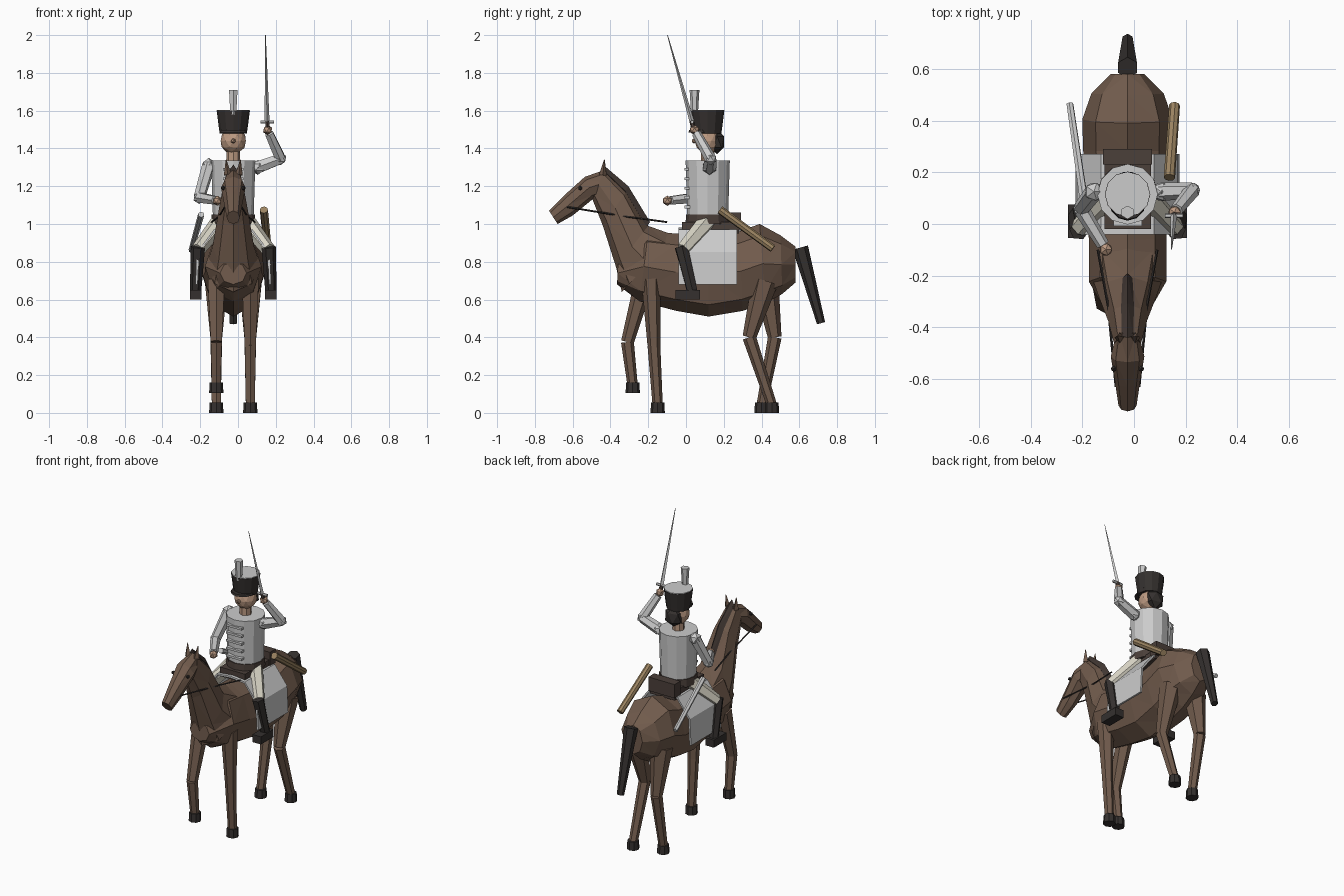
import bpy, bmesh, math
from mathutils import Vector, Matrix

if "Cube" in bpy.data.objects:
    bpy.data.objects.remove(bpy.data.objects["Cube"])

CX = -0.025  # the body's mirror plane


def material(name, rgb):
    m = bpy.data.materials.new(name)
    m.diffuse_color = (*rgb, 1)
    m.use_nodes = True
    m.node_tree.nodes["Principled BSDF"].inputs["Base Color"].default_value = m.diffuse_color
    return m


COAT = material("coat", (0.165, 0.105, 0.073))
DARK = material("dark", (0.035, 0.03, 0.028))
MANE = material("mane_brown", (0.055, 0.04, 0.034))
LEATHER = material("leather", (0.07, 0.05, 0.042))
SKIN = material("skin", (0.5, 0.32, 0.22))
CREAM = material("cream", (0.7, 0.67, 0.57))
WOOD = material("wood", (0.33, 0.23, 0.12))


def finish(name, bm, mat=None):
    bmesh.ops.recalc_face_normals(bm, faces=bm.faces)
    me = bpy.data.meshes.new(name)
    bm.to_mesh(me)
    bm.free()
    ob = bpy.data.objects.new(name, me)
    bpy.context.collection.objects.link(ob)
    if mat:
        me.materials.append(mat)
    return ob


def loft(name, sections, mat=None, n=8, triangulate=True):
    """Rings given as (top y,z), (bottom y,z), half width."""
    bm, rings = bmesh.new(), []
    for (ty, tz), (by, bz), w in sections:
        ring = []
        for i in range(n):
            a = 2 * math.pi * i / n
            s = (1 + math.cos(a)) / 2
            ring.append(bm.verts.new((CX + w * math.sin(a), by + (ty - by) * s, bz + (tz - bz) * s)))
        rings.append(ring)
    for a, b in zip(rings, rings[1:]):
        for i in range(n):
            j = (i + 1) % n
            bm.faces.new((a[i], a[j], b[j], b[i]))
    bm.faces.new(rings[0])
    bm.faces.new(rings[-1])
    if triangulate:
        bmesh.ops.triangulate(bm, faces=bm.faces)
    return finish(name, bm, mat)


def limb(name, points, radii, mat=None, n=6):
    """Chain of tapered prisms through the points."""
    bm = bmesh.new()
    for p, q, r1, r2 in zip(points, points[1:], radii, radii[1:]):
        p, q = Vector(p), Vector(q)
        d = q - p
        rot = Vector((0, 0, 1)).rotation_difference(d).to_matrix().to_4x4()
        bmesh.ops.create_cone(bm, cap_ends=True, segments=n, radius1=r1, radius2=r2,
                              depth=d.length, matrix=Matrix.Translation((p + q) / 2) @ rot)
    return finish(name, bm, mat)


def ball(name, loc, r, mat=None, scale=(1, 1, 1), sub=1):
    bm = bmesh.new()
    bmesh.ops.create_icosphere(bm, subdivisions=sub, radius=r,
                               matrix=Matrix.Translation(loc) @ Matrix.Diagonal((*scale, 1)))
    return finish(name, bm, mat)


def box(name, lo, hi, mat=None):
    lo, hi = Vector(lo), Vector(hi)
    bm = bmesh.new()
    bmesh.ops.create_cube(bm, size=1, matrix=Matrix.Translation((lo + hi) / 2) @ Matrix.Diagonal((*(hi - lo), 1)))
    return finish(name, bm, mat)


# Horse body, neck, head, mane
loft("horse_body", [
    ((-0.36, 0.80), (-0.365, 0.68), 0.07), ((-0.20, 0.96), (-0.245, 0.59), 0.15),
    ((-0.06, 0.95), (-0.05, 0.54), 0.15), ((0.12, 0.94), (0.12, 0.51), 0.16),
    ((0.28, 0.96), (0.30, 0.54), 0.172), ((0.39, 1.0), (0.42, 0.58), 0.175),
    ((0.50, 0.94), (0.51, 0.63), 0.14), ((0.58, 0.88), (0.58, 0.69), 0.065)], COAT)
loft("horse_neck", [
    ((-0.06, 0.94), (-0.34, 0.64), 0.14), ((-0.20, 0.99), (-0.37, 0.77), 0.11),
    ((-0.31, 1.18), (-0.44, 0.99), 0.075), ((-0.43, 1.29), (-0.495, 1.13), 0.052)], COAT)
loft("horse_head", [
    ((-0.42, 1.29), (-0.44, 1.15), 0.045), ((-0.535, 1.25), (-0.49, 1.135), 0.065),
    ((-0.63, 1.165), (-0.60, 1.045), 0.048), ((-0.725, 1.07), (-0.68, 1.0), 0.035)], COAT)
loft("mane", [
    ((-0.44, 1.315), (-0.43, 1.25), 0.022), ((-0.305, 1.20), (-0.34, 1.15), 0.025),
    ((-0.19, 1.01), (-0.23, 0.96), 0.02)], MANE, n=4)
limb("tail", [(CX, 0.605, 0.875), (CX, 0.715, 0.475)], [0.042, 0.022], DARK)

# Horse legs: hip, knee, fetlock as (y, z), then hoof
for name, side, pts, radii in [
        ("front_leg_right", 1, [(-0.185, 0.71), (-0.17, 0.36), (-0.15, 0.04)], [0.052, 0.034, 0.027]),
        ("front_leg_left", -1, [(-0.22, 0.70), (-0.31, 0.375), (-0.282, 0.14)], [0.052, 0.034, 0.027]),
        ("hind_leg_right", 1, [(0.42, 0.70), (0.335, 0.40), (0.455, 0.04)], [0.07, 0.036, 0.027]),
        ("hind_leg_left", -1, [(0.42, 0.70), (0.47, 0.40), (0.40, 0.04)], [0.07, 0.036, 0.027])]:
    x = CX + side * 0.09
    limb(name, [(x, y, z) for y, z in pts], radii, COAT)
    y, z = pts[-1]
    z = max(0, z - 0.035) if z > 0.1 else 0
    limb("hoof_" + name, [(x, y, z), (x, y, z + 0.055)], [0.038, 0.035], DARK, 8)

# Saddle cloth: arched profile swept along the back
prof = [(-0.195, 0.68), (-0.187, 0.85), (-0.10, 0.965), (0, 0.975), (0.10, 0.965), (0.187, 0.85), (0.195, 0.68)]
bm = bmesh.new()
rows = [[bm.verts.new((CX + x, y, z)) for x, z in prof] for y in (-0.04, 0.27)]
for i in range(len(prof) - 1):
    bm.faces.new((rows[0][i], rows[0][i + 1], rows[1][i + 1], rows[1][i]))
cloth = finish("saddle_cloth", bm)
mod = cloth.modifiers.new("thickness", "SOLIDIFY")
mod.thickness, mod.offset = 0.012, 0

# Saddle
box("saddle_seat", (CX - 0.09, -0.02, 0.95), (CX + 0.09, 0.28, 1.01), LEATHER)
box("saddle_cantle", (CX - 0.095, 0.23, 0.97), (CX + 0.095, 0.29, 1.06), LEATHER)

# Rider torso, belt, head
ty = 0.115


def barrel(name, z0, z1, r0, r1, mat=None, n=12, y=ty):
    return limb(name, [(CX, y, z0), (CX, y, z1)], [r0, r1], mat, n)


barrel("torso", 1.04, 1.335, 0.108, 0.117)
barrel("belt", 1.0, 1.05, 0.118, 0.114, LEATHER)
barrel("rider_neck", 1.32, 1.41, 0.036, 0.036, SKIN, 8)
ball("rider_head", (CX, ty, 1.44), 0.07, SKIN, sub=2)
ball("nose", (CX, 0.043, 1.44), 0.014, SKIN)
ball("hair", (CX, 0.165, 1.435), 0.06, DARK, (1.05, 0.7, 1.1))
for i in range(5):
    z = 1.09 + i * 0.05
    box(f"braid_{i}", (CX - 0.055, -0.008, z - 0.007), (CX + 0.055, 0.02, z + 0.007))

# Tall hat with band, visor, crown disc and plume
barrel("hat", 1.5, 1.6, 0.075, 0.088, DARK)
barrel("hat_band", 1.478, 1.51, 0.072, 0.076, DARK)
barrel("hat_crown", 1.597, 1.604, 0.086, 0.086)
barrel("visor", 1.485, 1.497, 0.072, 0.068, DARK, 12, 0.085)
barrel("plume", 1.58, 1.71, 0.018, 0.026, None, 6, 0.045)

# Arms: shoulder, elbow, wrist
for name, pts in [
        ("left_arm", [(-0.155, 0.125, 1.31), (-0.205, 0.06, 1.14), (-0.12, -0.08, 1.125)]),
        ("right_arm", [(0.105, 0.125, 1.30), (0.225, 0.13, 1.345), (0.165, 0.055, 1.48)])]:
    limb(name, pts, [0.036, 0.031, 0.025])
    ball("shoulder_" + name, pts[0], 0.04)
    ball("elbow_" + name, pts[1], 0.034)
    d = (Vector(pts[2]) - Vector(pts[1])).normalized()
    ball("hand_" + name, Vector(pts[2]) + d * 0.022, 0.027, SKIN)

# Sabre
limb("sabre_grip", [(0.16, 0.045, 1.48), (0.154, 0.03, 1.545)], [0.012, 0.012], LEATHER)
limb("sabre_guard", [(0.12, 0.032, 1.54), (0.19, 0.032, 1.54)], [0.009, 0.009])
limb("sabre_blade", [(0.154, 0.032, 1.54), (0.145, -0.098, 2.0)], [0.013, 0.002], None, 4)

# Mirrored pairs: rider legs, ears, eyes, reins
for side, s in (("left", -1), ("right", 1)):
    def p(x, y, z):
        return (CX + s * x, y, z)
    limb("thigh_" + side, [p(0.07, 0.11, 1.01), p(0.185, -0.015, 0.865)], [0.05, 0.038], CREAM)
    limb("boot_" + side, [p(0.187, -0.025, 0.88), p(0.2, 0.035, 0.635)], [0.038, 0.03], DARK)
    a, b = p(0.168, -0.055, 0.6), p(0.23, 0.075, 0.65)
    box("foot_" + side, (min(a[0], b[0]), a[1], a[2]), (max(a[0], b[0]), b[1], b[2]), DARK)
    limb("ear_" + side, [p(0.03, -0.44, 1.26), p(0.038, -0.432, 1.34)], [0.02, 0.002], COAT, 4)
    ball("eye_" + side, p(0.053, -0.56, 1.19), 0.012, DARK)
    limb("rein_" + side, [p(0.045, -0.63, 1.09), p(0.075, -0.32, 1.04), p(0.115, -0.1, 1.01)],
         [0.005] * 3, DARK, 4)

# Scabbard and carbine slung behind the saddle
limb("scabbard", [(-0.195, 0.10, 1.05), (-0.248, 0.465, 0.86)], [0.017, 0.014])
limb("carbine", [(0.137, 0.18, 1.075), (0.157, 0.46, 0.87)], [0.022, 0.021], WOOD, 8)
